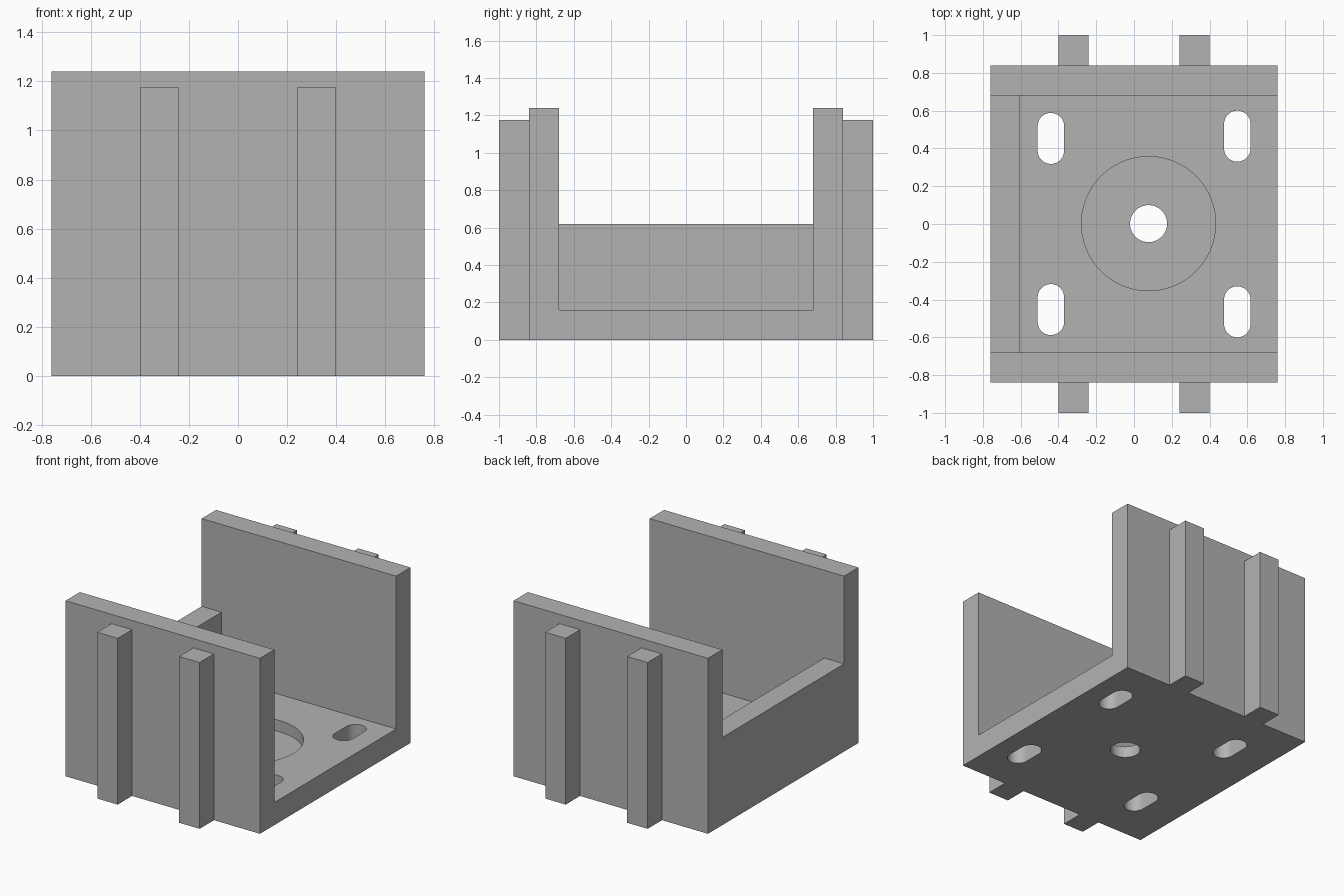
import bpy, bmesh, math

if "Cube" in bpy.data.objects:
    bpy.data.objects.remove(bpy.data.objects["Cube"], do_unlink=True)

grey = bpy.data.materials.new("plain grey")
grey.use_nodes = True
COLOUR = (0.45, 0.45, 0.45, 1)
grey.diffuse_color = COLOUR
grey.node_tree.nodes["Principled BSDF"].inputs["Base Color"].default_value = COLOUR


def prism(name, outline, offset):
    """Closed outline of 3D points, extruded by an offset."""
    bm = bmesh.new()
    face = bm.faces.new([bm.verts.new(p) for p in outline])
    ext = bmesh.ops.extrude_face_region(bm, geom=[face])
    top = [v for v in ext["geom"] if isinstance(v, bmesh.types.BMVert)]
    bmesh.ops.translate(bm, verts=top, vec=offset)
    bmesh.ops.recalc_face_normals(bm, faces=bm.faces)
    mesh = bpy.data.meshes.new(name)
    bm.to_mesh(mesh)
    bm.free()
    mesh.materials.append(grey)
    obj = bpy.data.objects.new(name, mesh)
    bpy.context.collection.objects.link(obj)
    return obj


def box(name, x0, x1, y0, y1, z0, z1):
    return prism(name, [(x0, y0, z0), (x1, y0, z0), (x1, y1, z0), (x0, y1, z0)],
                 (0, 0, z1 - z0))


def slot_cutter(name, x, y, radius, straight, z0, steps=64):
    """Round or stadium-shaped cutter, long in y."""
    pts = []
    for side in (1, -1):
        for i in range(steps // 2 + 1):
            a = math.pi * i / (steps // 2) + (0 if side > 0 else math.pi)
            if straight == 0 and i == steps // 2:
                continue
            pts.append((x + radius * math.cos(a),
                        y + side * straight / 2 + radius * math.sin(a), z0))
    return prism(name, pts, (0, 0, 0.5))


HALF_X, OUT, INN = 0.76, 0.84, 0.68
FLOOR, TOP = 0.16, 1.24

# U-shaped channel: floor and two tall side walls
profile = [(-OUT, 0), (OUT, 0), (OUT, TOP), (INN, TOP), (INN, FLOOR),
           (-INN, FLOOR), (-INN, TOP), (-OUT, TOP)]
channel = prism("channel", [(-HALF_X, y, z) for y, z in profile], (2 * HALF_X, 0, 0))

# Recess, centre hole and four slots in the floor
cutters = [slot_cutter("recess_cutter", 0.077, 0.002, 0.355, 0, 0.08, 96),
           slot_cutter("hole_cutter", 0.077, 0.002, 0.098, 0, -0.2)]
for s in (1, -1):
    cutters.append(slot_cutter("slot_cutter", -0.44, s * 0.453, 0.07, 0.13, -0.2))
    cutters.append(slot_cutter("slot_cutter", 0.547, s * 0.465, 0.07, 0.13, -0.2))
for c in cutters:
    mod = channel.modifiers.new(c.name, "BOOLEAN")
    mod.operation, mod.solver, mod.object = "DIFFERENCE", "EXACT", c
bpy.context.view_layer.update()
graph = bpy.context.evaluated_depsgraph_get()
cut_mesh = bpy.data.meshes.new_from_object(channel.evaluated_get(graph))
channel.modifiers.clear()
channel.data = cut_mesh
for c in cutters:
    bpy.data.objects.remove(c, do_unlink=True)

# Smooth the round walls, keep every corner sharp
bpy.ops.object.select_all(action="DESELECT")
channel.select_set(True)
bpy.context.view_layer.objects.active = channel
bpy.ops.object.shade_smooth_by_angle(angle=math.radians(30))

# Low wall closing one end
box("end_wall", -HALF_X, -0.605, -INN, INN, FLOOR, 0.62)

# Upright ribs on the outside of the side walls
for side, label in ((-1, "front"), (1, "back")):
    for x, hand in ((-0.32, "right"), (0.32, "left")):
        y0, y1 = sorted((side * OUT, side * 1.0))
        box(f"{label}_{hand}_rib", x - 0.08, x + 0.08, y0, y1, 0, 1.175)
